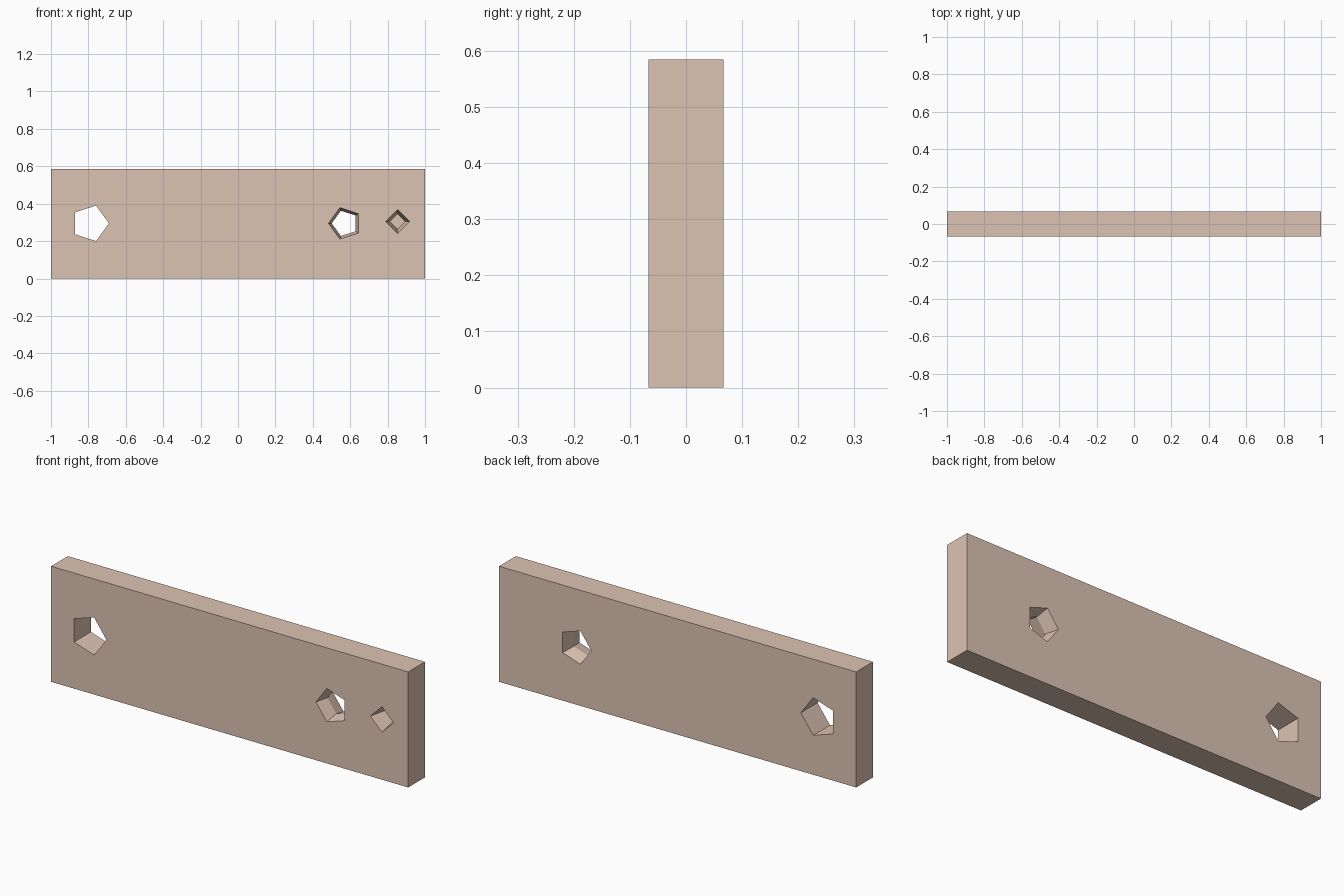
import bpy, bmesh
from math import cos, sin, pi

if "Cube" in bpy.data.objects:
    bpy.data.objects.remove(bpy.data.objects["Cube"])

W, D, H = 2.0, 0.134, 0.585


def cutter(name, x, z, sides, phase, rings):
    """Lofted polygon cutter along y; rings are (y, radius)."""
    bm = bmesh.new()
    loops = [[bm.verts.new((x + r * cos(phase + 2 * pi * i / sides), y,
                            z + r * sin(phase + 2 * pi * i / sides)))
              for i in range(sides)] for y, r in rings]
    for a, b in zip(loops, loops[1:]):
        for i in range(sides):
            j = (i + 1) % sides
            bm.faces.new((a[i], a[j], b[j], b[i]))
    bm.faces.new(loops[0])
    bm.faces.new(loops[-1])
    bmesh.ops.recalc_face_normals(bm, faces=bm.faces)
    mesh = bpy.data.meshes.new(name)
    bm.to_mesh(mesh)
    bm.free()
    ob = bpy.data.objects.new(name, mesh)
    bpy.context.collection.objects.link(ob)
    return ob


# Plate
bpy.ops.mesh.primitive_cube_add(size=1, location=(0, 0, H / 2))
plate = bpy.context.object
plate.name = "plate"
plate.scale = (W, D, H)
bpy.ops.object.transform_apply(location=True, rotation=False, scale=True)

# Straight hole, waisted hole and blind tapered socket
f = D / 2
cutters = [
    cutter("large_hole", -0.79, 0.295, 5, 0, [(-0.1, 0.1), (0.1, 0.1)]),
    cutter("waisted_hole", 0.572, 0.295, 5, pi,
           [(-f - 0.01, 0.0911), (0, 0.071), (f + 0.01, 0.0911)]),
    cutter("blind_socket", 0.853, 0.305, 4, 0,
           [(-f - 0.01, 0.0665), (0.03, 0.042)]),
]
for c in cutters:
    mod = plate.modifiers.new(c.name, 'BOOLEAN')
    mod.object = c
    mod.solver = 'EXACT'
    bpy.context.view_layer.objects.active = plate
    bpy.ops.object.modifier_apply(modifier=mod.name)
    bpy.data.objects.remove(c, do_unlink=True)

# Warm beige finish
mat = bpy.data.materials.new("beige")
mat.diffuse_color = (0.72, 0.55, 0.45, 1)
mat.use_nodes = True
mat.node_tree.nodes["Principled BSDF"].inputs["Base Color"].default_value = mat.diffuse_color
plate.data.materials.append(mat)
